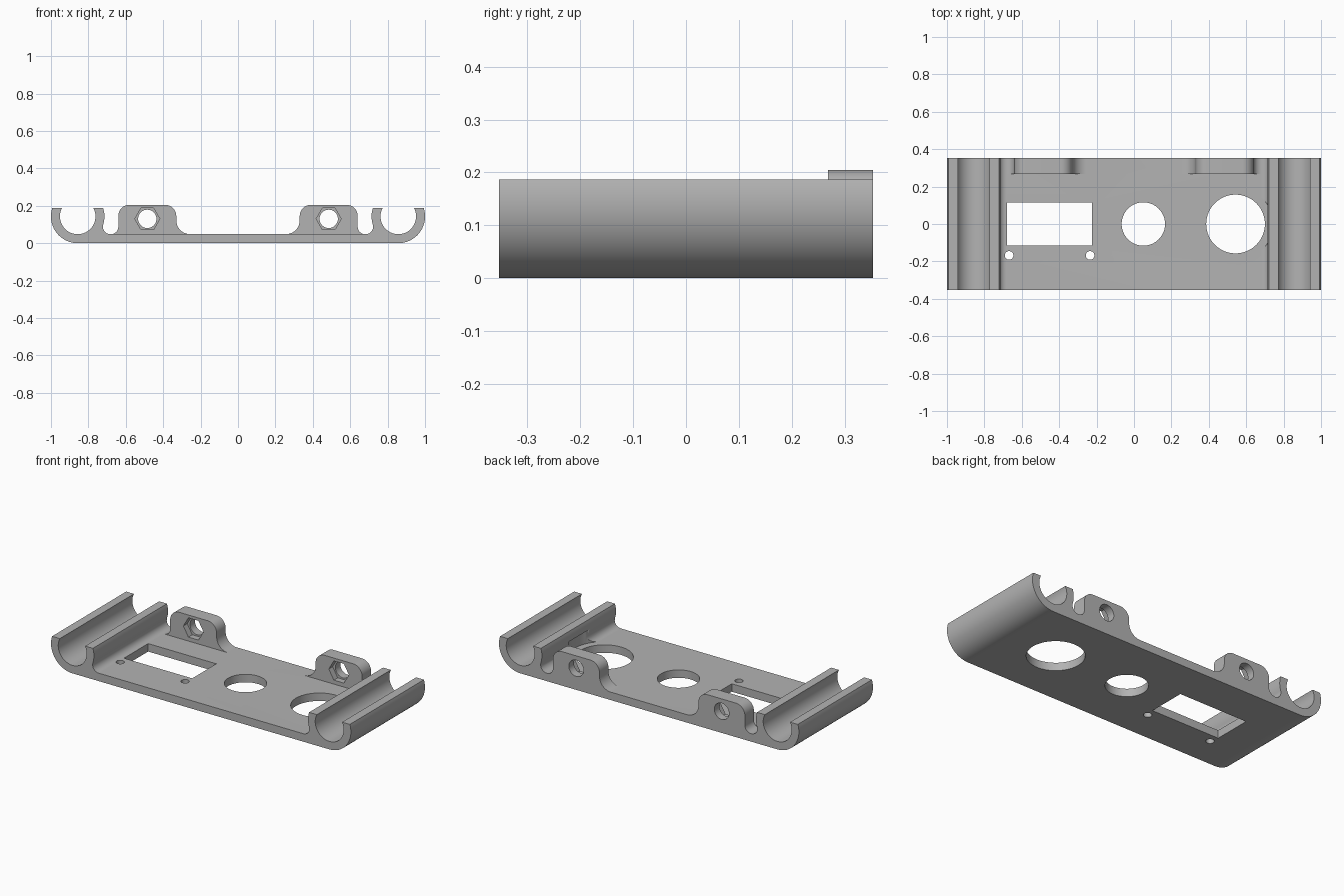
import bpy, bmesh
from math import sin, cos, asin, sqrt, radians, degrees
from mathutils import Matrix, Vector

cube = bpy.data.objects.get("Cube")
if cube:
    bpy.data.objects.remove(cube, do_unlink=True)

grey = bpy.data.materials.new("plain grey")
grey.use_nodes = True
grey.diffuse_color = (0.45, 0.45, 0.45, 1)
grey.node_tree.nodes["Principled BSDF"].inputs["Base Color"].default_value = grey.diffuse_color

DEPTH = 0.353                 # half depth along y
FLOOR = 0.048                 # plate thickness
TOP = 0.187                   # top of the clips
CX, CZ = 0.857, 0.143         # clip axis
OUTER, INNER = 0.143, 0.095   # clip radii


def arc(cx, cz, r, a0, a1, n=16):
    """Points on an arc, angles in degrees."""
    return [(cx + r * cos(radians(a0 + (a1 - a0) * i / n)),
             cz + r * sin(radians(a0 + (a1 - a0) * i / n))) for i in range(n + 1)]


def make_object(name, bm):
    bmesh.ops.recalc_face_normals(bm, faces=bm.faces)
    mesh = bpy.data.meshes.new(name)
    bm.to_mesh(mesh)
    bm.free()
    mesh.materials.append(grey)
    obj = bpy.data.objects.new(name, mesh)
    bpy.context.collection.objects.link(obj)
    return obj


def extrude_profile(name, points, y0, y1):
    """Extrude an xz outline along y."""
    bm = bmesh.new()
    face = bm.faces.new([bm.verts.new((x, y0, z)) for x, z in points])
    out = bmesh.ops.extrude_face_region(bm, geom=[face])
    verts = [v for v in out["geom"] if isinstance(v, bmesh.types.BMVert)]
    bmesh.ops.translate(bm, verts=verts, vec=(0, y1 - y0, 0))
    return make_object(name, bm)


def cylinder(name, x, y, r, z0, z1, n=64):
    bm = bmesh.new()
    bmesh.ops.create_cone(bm, cap_ends=True, segments=n, radius1=r, radius2=r,
                          depth=z1 - z0,
                          matrix=Matrix.Translation((x, y, (z0 + z1) / 2)))
    return make_object(name, bm)


def combine(target, other, operation):
    mod = target.modifiers.new(operation.lower(), "BOOLEAN")
    mod.operation = operation
    mod.solver = "EXACT"
    mod.object = other
    bpy.ops.object.select_all(action="DESELECT")
    bpy.context.view_layer.objects.active = target
    target.select_set(True)
    bpy.ops.object.modifier_apply(modifier=mod.name)
    bpy.data.objects.remove(other, do_unlink=True)


# Plate with a round open clip along each end
lip = degrees(asin((TOP - CZ) / OUTER))
mouth = degrees(asin((TOP - CZ) / INNER))
fillet = 0.04
fz = FLOOR + fillet
fx = CX - sqrt((OUTER + fillet) ** 2 - (CZ - fz) ** 2)
touch = degrees(asin((CZ - fz) / (OUTER + fillet)))
half = (arc(CX, CZ, OUTER, -90, lip, 28)
        + arc(CX, CZ, INNER, mouth, -180 - mouth, 48)
        + arc(CX, CZ, OUTER, 180 - lip, 180 + touch, 10)
        + arc(fx, fz, fillet, touch, -90)[1:])
outline = half + [(-x, z) for x, z in reversed(half)]
plate = extrude_profile("mounting_plate", outline, -DEPTH, DEPTH)

# Ears with a bolt hole and a hexagonal nut pocket
ear = (arc(0.255, 0.123, 0.075, -90, 0) + arc(0.39, 0.145, 0.06, 180, 90)
       + arc(0.58, 0.145, 0.06, 90, 0) + arc(0.68, fz, fillet, 180, 270)
       + [(0.68, 0.02), (0.255, 0.02)])
for side in (-1, 1):
    tab = extrude_profile("ear", [(side * x, z) for x, z in ear], 0.268, DEPTH)
    combine(plate, tab, "UNION")
for side in (-1, 1):
    bolt = extrude_profile("bolt_cutter", arc(side * 0.485, 0.13, 0.049, 0, 360, 40)[:-1], 0.2, 0.4)
    combine(plate, bolt, "DIFFERENCE")
    nut = extrude_profile("nut_cutter", arc(side * 0.485, 0.13, 0.067, 0, 360, 6)[:-1], 0.2, 0.305)
    combine(plate, nut, "DIFFERENCE")

# Openings through the plate
window = extrude_profile("window_cutter", [(-0.68, -0.1), (-0.225, -0.1), (-0.225, 0.1), (-0.68, 0.1)],
                         -0.115, 0.115)
combine(plate, window, "DIFFERENCE")
for x, y, r in ((0.05, 0, 0.116), (0.543, 0, 0.157),
                (-0.668, -0.168, 0.023), (-0.235, -0.168, 0.023)):
    combine(plate, cylinder("hole_cutter", x, y, r, -0.1, 0.12), "DIFFERENCE")

# Clearance around the large hole, cut into the clip wall
combine(plate, cylinder("clearance_cutter", 0.543, 0, 0.199, FLOOR, 0.13), "DIFFERENCE")

bpy.ops.object.select_all(action="DESELECT")
plate.select_set(True)
bpy.context.view_layer.objects.active = plate
bpy.ops.object.shade_smooth_by_angle(angle=radians(30))
